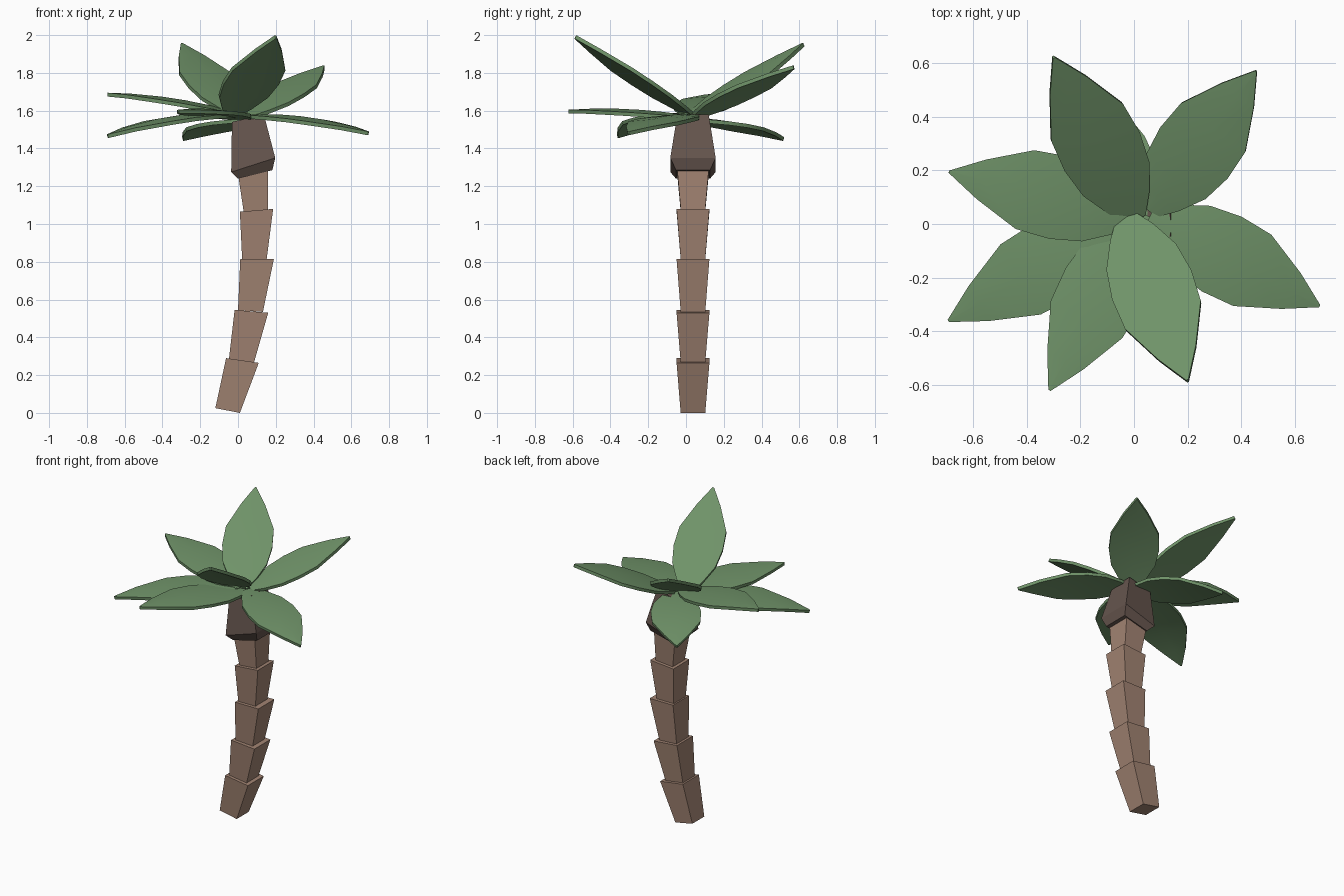
import bpy, bmesh
from mathutils import Vector

if "Cube" in bpy.data.objects:
    bpy.data.objects.remove(bpy.data.objects["Cube"])


def material(name, rgb):
    m = bpy.data.materials.new(name)
    m.diffuse_color = (*rgb, 1)
    m.use_nodes = True
    m.node_tree.nodes["Principled BSDF"].inputs["Base Color"].default_value = m.diffuse_color
    return m


BARK = material("bark", (0.36, 0.23, 0.17))
HUSK = material("husk", (0.13, 0.09, 0.075))
LEAF = material("leaf", (0.16, 0.29, 0.14))
YC = 0.037


def add_object(name, bm, mat):
    bmesh.ops.recalc_face_normals(bm, faces=bm.faces)
    me = bpy.data.meshes.new(name)
    bm.to_mesh(me)
    bm.free()
    me.materials.append(mat)
    ob = bpy.data.objects.new(name, me)
    bpy.context.collection.objects.link(ob)
    return ob


def square_loft(name, rings, mat):
    """Each ring: left x, left z, right x, right z, half depth."""
    bm = bmesh.new()
    loops = []
    for lx, lz, rx, rz, h in rings:
        pts = [(lx, YC - h, lz), (rx, YC - h, rz), (rx, YC + h, rz), (lx, YC + h, lz)]
        loops.append([bm.verts.new(p) for p in pts])
    for a, b in zip(loops, loops[1:]):
        for i in range(4):
            j = (i + 1) % 4
            bm.faces.new((a[i], a[j], b[j], b[i]))
    bm.faces.new(loops[0][::-1])
    bm.faces.new(loops[-1])
    return add_object(name, bm, mat)


# Trunk: stacked square segments that flare upward along a bend
SEGMENTS = [
    ((-0.12, 0.025, 0.01, 0.0), (-0.063, 0.29, 0.11, 0.265)),
    ((-0.048, 0.285, 0.085, 0.268), (-0.018, 0.545, 0.16, 0.53)),
    ((0.0, 0.543, 0.132, 0.535), (0.012, 0.815, 0.19, 0.815)),
    ((0.022, 0.813, 0.152, 0.815), (0.01, 1.065, 0.186, 1.08)),
    ((0.03, 1.065, 0.16, 1.077), (-0.005, 1.30, 0.16, 1.33)),
]
for i, (low, high) in enumerate(SEGMENTS):
    square_loft(f"trunk_segment_{i + 1}", [(*low, 0.065), (*high, 0.087)], BARK)

# Husk at the top of the trunk
square_loft("crown_husk", [
    (0.0, 1.24, 0.182, 1.285, 0.09),
    (-0.036, 1.275, 0.197, 1.35, 0.12),
    (-0.032, 1.54, 0.137, 1.58, 0.083),
], HUSK)

# Fronds: outline as (fraction of length, half width)
OUTLINE = [(0, 0.035), (0.1, 0.085), (0.25, 0.138), (0.42, 0.157),
           (0.6, 0.15), (0.83, 0.075), (1, 0.004)]


def frond(name, base, tip, arch):
    base, tip = Vector(base), Vector(tip)
    axis = (tip - base).normalized()
    side = axis.cross(Vector((0, 0, 1))).normalized()
    up = side.cross(axis)
    bm = bmesh.new()
    rows = []
    for t, w in OUTLINE:
        mid = base.lerp(tip, t) + up * arch * 4 * t * (1 - t)
        rows.append([bm.verts.new(mid + side * w * s - up * 0.08 * w * abs(s))
                     for s in (-1, 0, 1)])
    for a, b in zip(rows, rows[1:]):
        for i in range(2):
            bm.faces.new((a[i], a[i + 1], b[i + 1], b[i]))
    ob = add_object(name, bm, LEAF)
    sol = ob.modifiers.new("thickness", 'SOLIDIFY')
    sol.thickness = 0.02
    sol.offset = 0
    bpy.ops.object.select_all(action='DESELECT')
    ob.select_set(True)
    bpy.context.view_layer.objects.active = ob
    bpy.ops.object.modifier_apply(modifier=sol.name)
    bpy.ops.object.shade_smooth_by_angle(angle=0.6)


FRONDS = [
    ((0.01, 0.02, 1.57), (-0.30, 0.622, 1.95), 0.01),
    ((0.06, 0.05, 1.57), (0.455, 0.57, 1.83), 0.015),
    ((0.06, 0.03, 1.57), (0.69, -0.305, 1.48), 0.03),
    ((-0.03, 0.03, 1.58), (0.20, -0.585, 1.99), 0.005),
    ((0.03, 0.04, 1.56), (-0.315, -0.62, 1.595), 0.02),
    ((-0.01, 0.03, 1.575), (-0.69, -0.36, 1.465), 0.04),
    ((0.01, 0.03, 1.575), (-0.69, 0.195, 1.685), 0.025),
    ((0.06, 0.03, 1.55), (-0.29, 0.515, 1.45), 0.025),
]
for i, f in enumerate(FRONDS):
    frond(f"frond_{i + 1}", *f)
